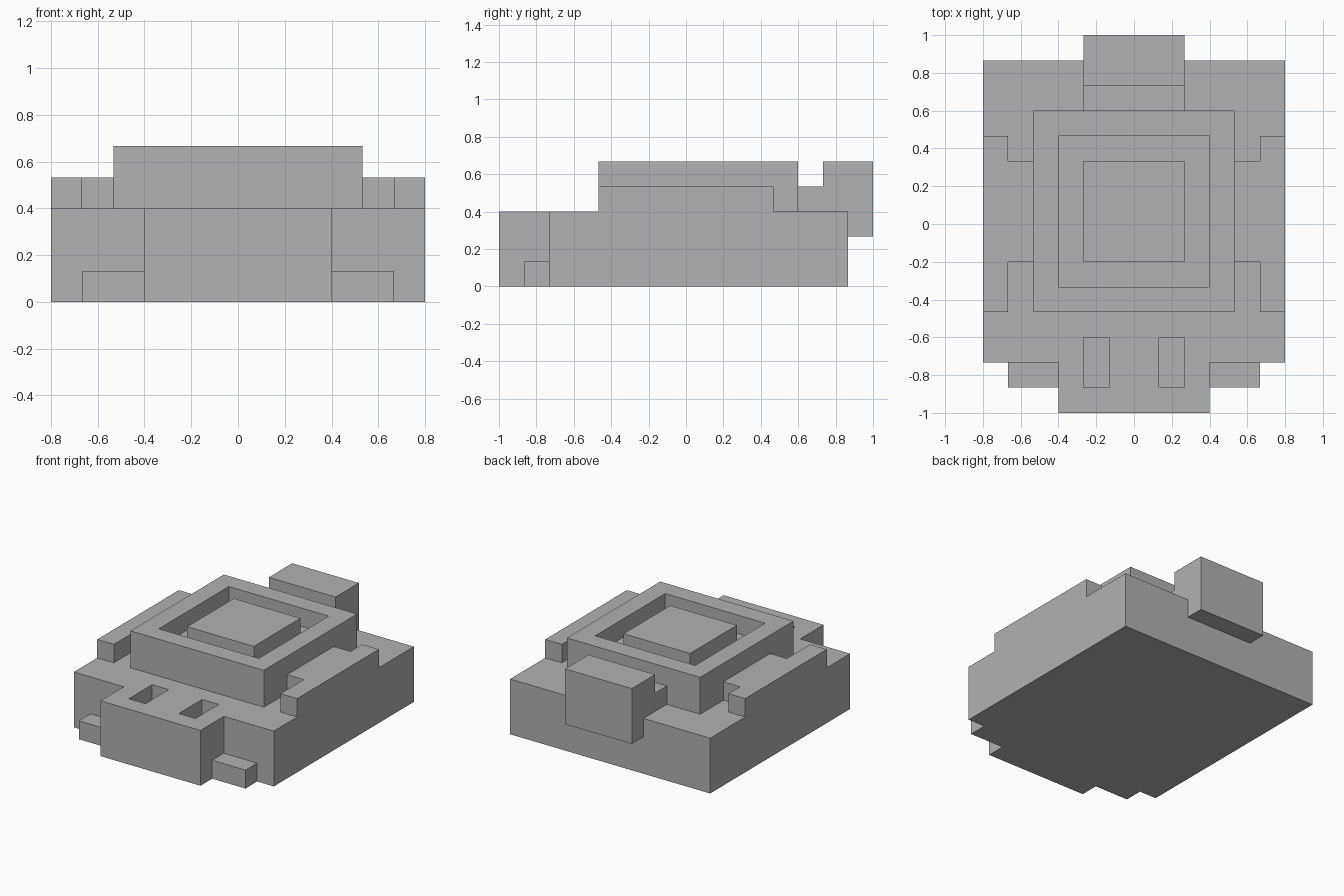
import bpy
import bmesh

U = 2 / 15  # one block unit

if "Cube" in bpy.data.objects:
    bpy.data.objects.remove(bpy.data.objects["Cube"], do_unlink=True)

grey = bpy.data.materials.new("plain grey")
grey.use_nodes = True
grey.diffuse_color = (0.445, 0.445, 0.445, 1)
grey.node_tree.nodes["Principled BSDF"].inputs["Base Color"].default_value = grey.diffuse_color


def prism(name, outline, z0, z1):
    """Extrude a flat outline, in block units, from z0 to z1."""
    bm = bmesh.new()
    face = bm.faces.new([bm.verts.new((x * U, y * U, z0 * U)) for x, y in outline])
    top = bmesh.ops.extrude_face_region(bm, geom=[face])["geom"]
    verts = [g for g in top if isinstance(g, bmesh.types.BMVert)]
    bmesh.ops.translate(bm, vec=(0, 0, (z1 - z0) * U), verts=verts)
    bmesh.ops.recalc_face_normals(bm, faces=bm.faces)
    mesh = bpy.data.meshes.new(name)
    bm.to_mesh(mesh)
    bm.free()
    mesh.materials.append(grey)
    obj = bpy.data.objects.new(name, mesh)
    bpy.context.collection.objects.link(obj)
    return obj


def box(name, x0, x1, y0, y1, z0, z1):
    return prism(name, [(x0, y0), (x1, y0), (x1, y1), (x0, y1)], z0, z1)


def cut(target, cutter):
    mod = target.modifiers.new(cutter.name, 'BOOLEAN')
    mod.operation = 'DIFFERENCE'
    mod.solver = 'EXACT'
    mod.object = cutter
    cutter.hide_render = True
    cutter.hide_viewport = True


def mirrored(outline, s):
    return [(s * x, y) for x, y in outline]


# Hull with a projecting nose
half = [(3, -7.5), (3, -5.5), (6, -5.5), (6, 6.5)]
hull = prism("hull", half + mirrored(half[::-1], -1), 0, 3)

# Raised deck with a moat around its centre block
deck = box("raised_deck", -4, 4, -3.5, 4.5, 3, 5)
cut(deck, box("deck_recess_cutter", -3, 3, -2.5, 3.5, 4, 6))
box("deck_centre_block", -2, 2, -1.5, 2.5, 4, 5)

# Paired parts: nose slots, front feet and T-shaped side rails
rail = [(4, -1.5), (5, -1.5), (5, -3.5), (6, -3.5),
        (6, 3.5), (5, 3.5), (5, 2.5), (4, 2.5)]
for side, s in (("left", 1), ("right", -1)):
    cut(hull, box(side + "_slot_cutter", *sorted((s, 2 * s)), -6.5, -4.5, 2, 4))
    box(side + "_front_foot", *sorted((3 * s, 5 * s)), -6.5, -5.5, 0, 1)
    prism(side + "_side_rail", mirrored(rail, s), 3, 4)

# Rear box and the bridge joining it to the deck
box("rear_box", -2, 2, 5.5, 7.5, 2, 5)
box("rear_bridge", -2, 2, 4.5, 5.5, 3, 4)
